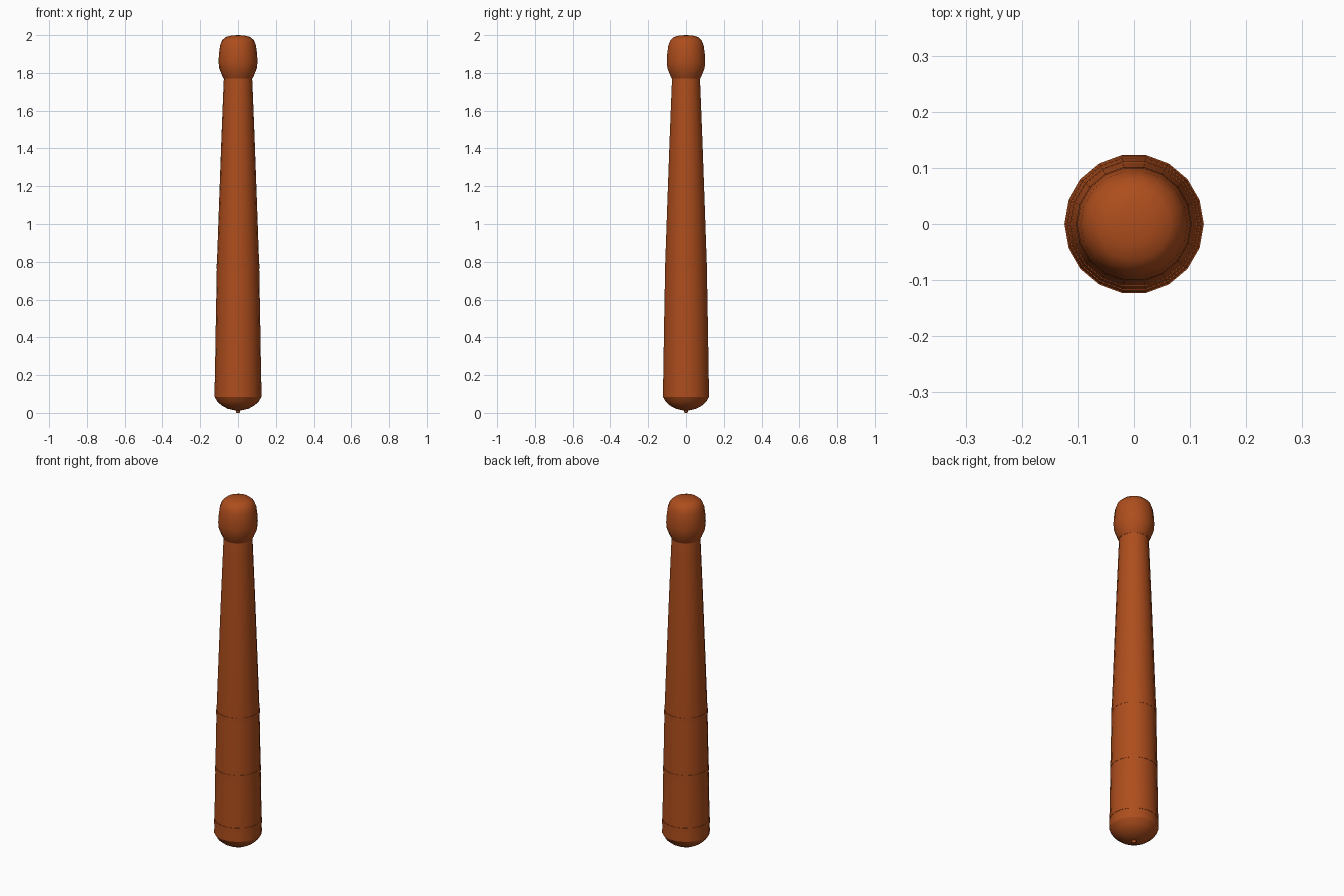
import bpy, bmesh, math

if "Cube" in bpy.data.objects:
    bpy.data.objects.remove(bpy.data.objects["Cube"])

SIDES = 18


def material(name, colour):
    m = bpy.data.materials.new(name)
    m.diffuse_color = colour
    m.use_nodes = True
    m.node_tree.nodes["Principled BSDF"].inputs["Base Color"].default_value = m.diffuse_color
    return m


wood = material("red_brown_wood", (0.42, 0.075, 0.012, 1))


def lathe(name, profile, closed=False):
    """Revolve (radius, z) points around z; radius 0 becomes a pole."""
    bm = bmesh.new()
    verts = [bm.verts.new((r, 0, z)) for r, z in profile]
    pairs = list(zip(verts, verts[1:]))
    if closed:
        pairs.append((verts[-1], verts[0]))
    edges = [bm.edges.new(p) for p in pairs]
    bmesh.ops.spin(bm, geom=verts + edges, cent=(0, 0, 0), axis=(0, 0, 1),
                   angle=math.tau, steps=SIDES)
    bmesh.ops.remove_doubles(bm, verts=bm.verts, dist=1e-5)
    bmesh.ops.recalc_face_normals(bm, faces=bm.faces)
    mesh = bpy.data.meshes.new(name)
    bm.to_mesh(mesh)
    bm.free()
    ob = bpy.data.objects.new(name, mesh)
    bpy.context.collection.objects.link(ob)
    mesh.materials.append(wood)
    bpy.ops.object.select_all(action='DESELECT')
    bpy.context.view_layer.objects.active = ob
    ob.select_set(True)
    bpy.ops.object.shade_smooth_by_angle(angle=math.radians(30))
    return ob


# Tapered shaft with a rounded foot
shaft = [(0, 0.012), (0.02, 0.014), (0.055, 0.022), (0.085, 0.038),
         (0.108, 0.058), (0.124, 0.085), (0.122, 0.20), (0.118, 0.45),
         (0.112, 0.78), (0.1, 1.12), (0.088, 1.45), (0.078, 1.7),
         (0.075, 1.77), (0.07, 1.82), (0, 1.82)]
lathe("tapered_shaft", shaft)

# Small nub under the foot
lathe("foot_nub", [(0, 0), (0.009, 0.001), (0.014, 0.02), (0, 0.02)])

# Rounded head
head = [(0, 1.77), (0.076, 1.77), (0.083, 1.783), (0.1, 1.825),
        (0.103, 1.86), (0.101, 1.9), (0.095, 1.945), (0.084, 1.973),
        (0.065, 1.99), (0.035, 1.998), (0, 2.0)]
lathe("rounded_head", head)

# Three thin grip rings
for i, (z, r) in enumerate([(0.15, 0.123), (0.45, 0.118), (0.775, 0.112)]):
    lathe(f"grip_ring_{i + 1}",
          [(r - 0.01, z - 0.013), (r + 0.0015, z - 0.013),
           (r + 0.0015, z + 0.013), (r - 0.01, z + 0.013)], closed=True)
